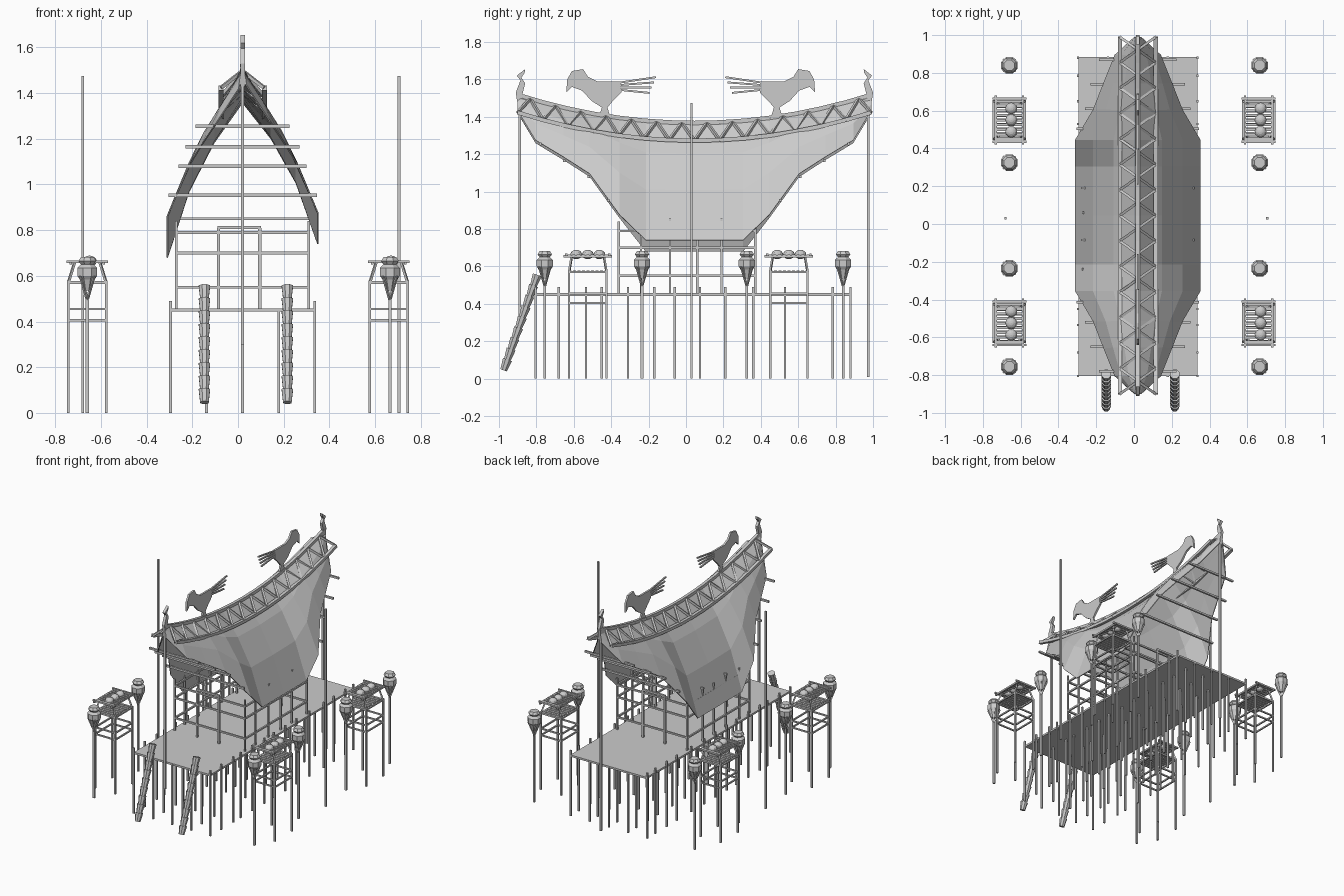
import bpy, bmesh, math
from mathutils import Vector, Matrix

cube = bpy.data.objects.get("Cube")
if cube:
    bpy.data.objects.remove(cube, do_unlink=True)

GREY = (0.6, 0.6, 0.6, 1)
mat = bpy.data.materials.new("weathered grey")
mat.use_nodes = True
mat.diffuse_color = GREY
mat.node_tree.nodes["Principled BSDF"].inputs["Base Color"].default_value = GREY

XC, YC = 0.02, 0.045      # centre of the house
SPAN = 0.945              # half length of the ridge
DECK = 0.45


def finish(name, bm):
    bmesh.ops.recalc_face_normals(bm, faces=bm.faces)
    mesh = bpy.data.meshes.new(name)
    bm.to_mesh(mesh)
    bm.free()
    mesh.materials.append(mat)
    obj = bpy.data.objects.new(name, mesh)
    bpy.context.collection.objects.link(obj)
    return obj


def bar(bm, a, b, r=0.006, r2=None, sides=4):
    """Straight stick from a to b."""
    a, b = Vector(a), Vector(b)
    d = b - a
    if sides == 4:
        r, r2 = r * 1.41, (r2 or r) * 1.41
    turn = d.to_track_quat('Z', 'Y').to_matrix().to_4x4()
    m = Matrix.Translation((a + b) / 2) @ turn @ Matrix.Rotation(math.pi / sides, 4, 'Z')
    bmesh.ops.create_cone(bm, cap_ends=True, segments=sides, radius1=r,
                          radius2=r2 or r, depth=d.length, matrix=m)


def box(bm, centre, size):
    m = Matrix.Translation(centre) @ Matrix.Diagonal((*size, 1))
    bmesh.ops.create_cube(bm, size=1, matrix=m)


def plate(bm, pts, thick):
    """Flat cut-out in the y-z plane, centred on the ridge."""
    f = bm.faces.new([bm.verts.new((XC - thick / 2, y, z)) for y, z in pts])
    ext = bmesh.ops.extrude_face_region(bm, geom=[f])
    vs = [v for v in ext["geom"] if isinstance(v, bmesh.types.BMVert)]
    bmesh.ops.translate(bm, verts=vs, vec=(thick, 0, 0))


def lathe(bm, x, y, profile, sides=8):
    rings = []
    for r, z in profile:
        rings.append([bm.verts.new((x + r * math.cos((i + .5) * math.tau / sides),
                                    y + r * math.sin((i + .5) * math.tau / sides), z))
                      for i in range(sides)])
    for lo, hi in zip(rings, rings[1:]):
        for i in range(sides):
            j = (i + 1) % sides
            bm.faces.new((lo[i], lo[j], hi[j], hi[i]))
    bm.faces.new(rings[0])
    bm.faces.new(rings[-1])


def ridge_z(s):
    return 1.36 + 0.15 * (s / SPAN) ** 2


# Saddle roof: one folded sheet per side, (distance from middle, eave half width, eave height)
half = [(.26, .33, .68), (.40, .33, .86), (.56, .235, 1.08),
        (.70, .18, 1.17), (.85, .12, 1.26), (SPAN, .015, 1.42)]
stations = [(-s, w, z) for s, w, z in reversed(half)] + [(0, .33, .68)] + half
for side, name in ((1, "roof_left"), (-1, "roof_right")):
    bm = bmesh.new()
    rows = []
    for s, w, z in stations:
        if side > 0:
            z += 0.06 if z < .7 else 0.015
        row = []
        for t in (0, .3, .62, 1):
            puff = 0.1 * w * math.sin(math.pi * t)
            row.append(bm.verts.new((XC + side * (w * t + puff), YC + s,
                                     ridge_z(s) * (1 - t) + z * t + puff)))
        rows.append(row)
    for p, q in zip(rows, rows[1:]):
        for i in range(3):
            bm.faces.new((p[i], q[i], q[i + 1], p[i + 1]))
    roof = finish(name, bm)
    solid = roof.modifiers.new("thickness", 'SOLIDIFY')
    solid.thickness = 0.006
    solid.offset = 0

# Ridge lattice: curved rails joined by zigzag sticks
bm = bmesh.new()
N = 28


def rail_point(side, i):
    s = SPAN * (2 * i / N - 1)
    return (XC + side * 0.095, YC + s, ridge_z(s) - abs(side) * 0.095 + 0.008)


for side in (-1, 0, 1):
    for i in range(0, N, 2):
        bar(bm, rail_point(side, i), rail_point(side, i + 2), 0.011)
    if side:
        for i in range(N):
            a, b = (0, side) if i % 2 else (side, 0)
            bar(bm, rail_point(a, i), rail_point(b, i + 1), 0.007)
finish("ridge_lattice", bm)

# Horn finials at both ridge ends
bm = bmesh.new()
horn = [(-.94, 1.43), (-.955, 1.53), (-.93, 1.595), (-.95, 1.62), (-.905, 1.655),
        (-.908, 1.635), (-.925, 1.61), (-.905, 1.58), (-.925, 1.5), (-.87, 1.48)]
for d in (1, -1):
    plate(bm, [(YC + d * y, z) for y, z in horn], 0.02)
finish("ridge_finials", bm)

# Cut-out birds with feather tails
bird = [(-.665, 1.53), (-.66, 1.6), (-.635, 1.645), (-.575, 1.655), (-.55, 1.615),
        (-.50, 1.59), (-.375, 1.59), (-.37, 1.53), (-.42, 1.48), (-.445, 1.45),
        (-.43, 1.40), (-.49, 1.40), (-.475, 1.45), (-.53, 1.485), (-.58, 1.54), (-.635, 1.56)]
for d, name in ((1, "front_bird"), (-1, "back_bird")):
    bm = bmesh.new()
    plate(bm, [(0.025 + d * y, z) for y, z in bird], 0.014)
    for i in range(4):
        bar(bm, (XC, 0.025 + d * -.38, 1.583 - i * .013),
            (XC, 0.025 + d * (-.185 - i * .012), 1.612 - i * .028), 0.005)
    finish(name, bm)

# Deck and its stilts
bm = bmesh.new()
box(bm, (XC, 0.04, DECK), (.63, 1.69, .014))
finish("deck", bm)
bm = bmesh.new()
for y in (-.805, -.68, -.535, -.45, -.31, -.17, -.06, .075, .21, .36, .53, .65, .785, .88):
    for i in range(-2, 3):
        bar(bm, (XC + i * .158, y, 0), (XC + i * .158, y, DECK + (.04 if abs(i) == 2 else 0)))
finish("deck_stilts", bm)

# Gable poles and side masts
bm = bmesh.new()
bar(bm, (XC, -.888, .3), (XC, -.888, 1.45), .007)
bar(bm, (XC, .975, .01), (XC, .975, 1.45), .007)
for x in (-.68, .705):
    bar(bm, (x, .03, 0), (x, .03, 1.475))
finish("tall_poles", bm)

# Cross bars under the eaves
bm = bmesh.new()
for s, w, z in ((.825, .205, 1.255), (.695, .25, 1.165), (.565, .28, 1.08), (.46, .325, .953)):
    for d in (-1, 1):
        bar(bm, (XC - w, YC + d * s, z), (XC + w, YC + d * s, z), .007)
for y in (-.085, .19):
    bar(bm, (XC - .3, y, .85), (XC + .3, y, .85))
finish("roof_cross_bars", bm)

# House frame with door
bm = bmesh.new()
YF, YB = -.36, .37
for x in (XC - .29, XC + .29):
    for y in (YF, -.24, -.085, .06, .19, YB):
        bar(bm, (x, y, DECK), (x, y, .84))
    for z in (.55, .7, .79):
        bar(bm, (x, YF, z), (x, YB, z))
for y in (YF, YB):
    for z in (.55, .7, .79):
        bar(bm, (XC - .29, y, z), (XC + .29, y, z))
    for x in (-.085, .095):
        bar(bm, (x, y, DECK), (x, y, .81), .007)
    bar(bm, (-.09, y, .812), (.1, y, .812), .007)
finish("house_frame", bm)

# Notched log ladders
for x, name in ((-.147, "right_ladder"), (.216, "left_ladder")):
    bm = bmesh.new()
    low, high = Vector((x, -.975, .045)), Vector((x, -.795, .555))
    STEPS = 9
    for i in range(STEPS):
        bar(bm, low.lerp(high, i / STEPS), low.lerp(high, (i + 1) / STEPS), .02, .027, 8)
    finish(name, bm)

# Offering racks
for x in (-.66, .66):
    for y in (-.525, .55):
        bm = bmesh.new()
        wx, wy = .083, .1
        for sx in (-1, 1):
            for sy in (-1, 1):
                px, py = x + sx * wx, y + sy * wy
                bar(bm, (px, py, 0), (px, py, .58))
                bar(bm, (px, py, .57), (x + sx * .055, y + sy * .085, .66), .005)
            for z in (.405, .455, .57):
                bar(bm, (x + sx * wx, y - wy, z), (x + sx * wx, y + wy, z), .005)
                bar(bm, (x - wx, y + sx * wy, z), (x + wx, y + sx * wy, z), .005)
            bar(bm, (x + sx * .072, y - .13, .655), (x + sx * .072, y + .13, .655))
            bar(bm, (x - .09, y + sx * .115, .662), (x + .09, y + sx * .115, .662))
        for i in range(-4, 5):
            box(bm, (x, y + i * .025, .66), (.15, .014, .008))
            box(bm, (x, y + i * .024, .575), (.15, .016, .006))
        for i in (-1, 0, 1):
            m = Matrix.Translation((x + .01, y + i * .062, .664)) @ Matrix.Diagonal((1, 1, .8, 1))
            bmesh.ops.create_uvsphere(bm, u_segments=12, v_segments=8, radius=.031, matrix=m)
        finish("offering_rack", bm)

# Urns in splayed holders on posts
urn = [(.018, .535), (.036, .585), (.047, .6), (.047, .635), (.03, .65), (.042, .665), (.03, .682)]
for x in (-.66, .665):
    for y in (-.755, -.235, .325, .84):
        bm = bmesh.new()
        lathe(bm, x, y, urn)
        bar(bm, (x, y, 0), (x, y, .51), .007)
        for i in range(4):
            a = math.pi * (i / 2 + .25)
            bar(bm, (x, y, .495), (x + .042 * math.cos(a), y + .042 * math.sin(a), .6), .005)
        finish("urn_on_post", bm)
